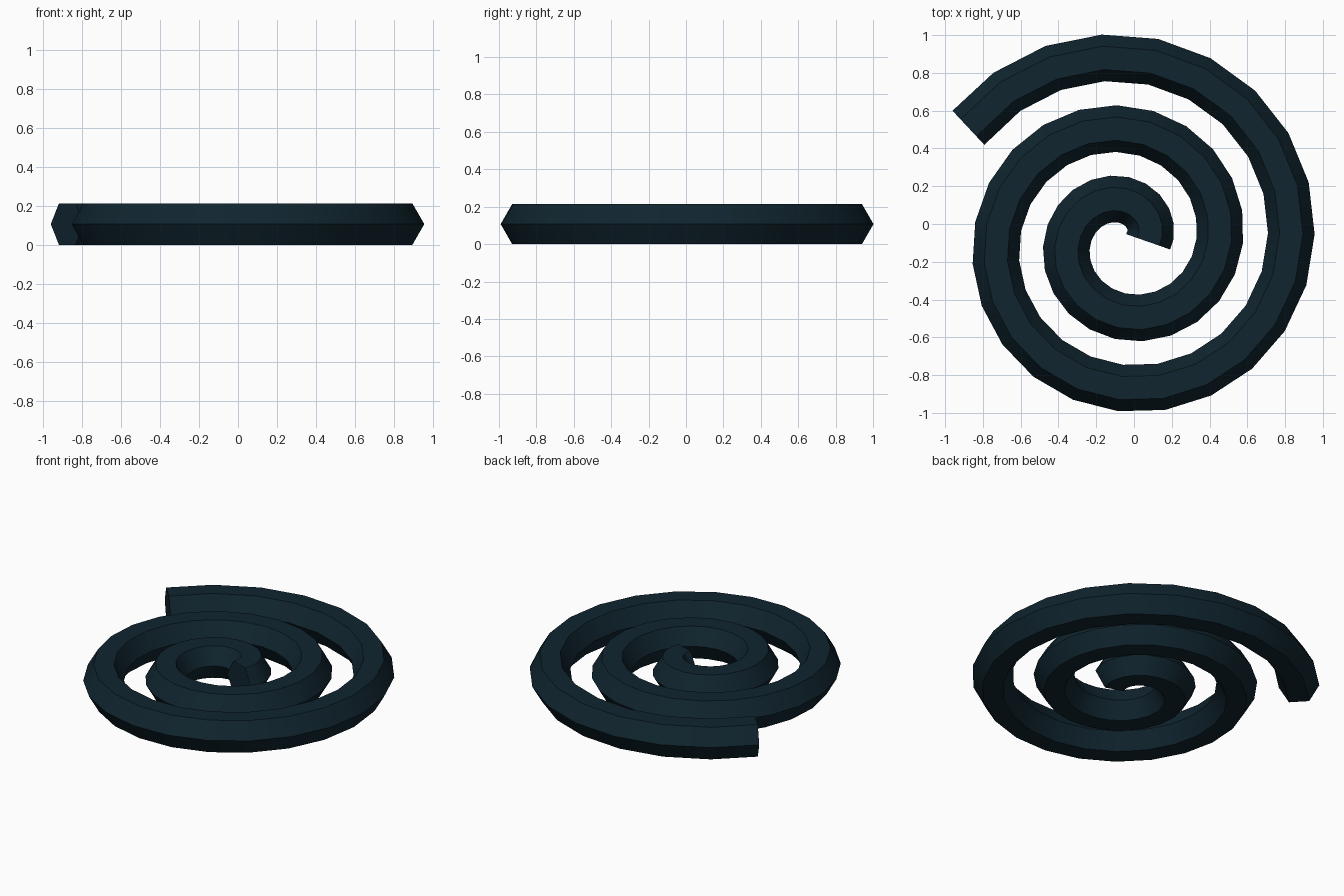
import bpy, bmesh
from math import sin, cos, radians
from mathutils import Vector

cube = bpy.data.objects.get("Cube")
if cube:
    bpy.data.objects.remove(cube, do_unlink=True)

SEGMENTS, SIDES = 55, 6
STEP, START = 15.75, -2.0          # degrees
TUBE = 0.1235
PITCH = 0.377                      # radius gained per turn
CENTRE = Vector((-0.044, -0.09, TUBE * cos(radians(30))))
UP = Vector((0, 0, 1))

# Dark blue material
mat = bpy.data.materials.new("dark_teal_blue")
mat.use_nodes = True
colour = (0.005, 0.018, 0.028, 1)
mat.diffuse_color = colour
mat.node_tree.nodes["Principled BSDF"].inputs["Base Color"].default_value = colour


def spiral_point(i):
    angle = START + STEP * i
    radius = 0.121 + PITCH * angle / 360
    return CENTRE + radius * Vector((cos(radians(angle)), sin(radians(angle)), 0))


# Hexagonal tube swept along a flat spiral
path = [spiral_point(i) for i in range(SEGMENTS + 1)]
bm = bmesh.new()
rings = []
for i, p in enumerate(path):
    before, after = path[max(i - 1, 0)], path[min(i + 1, SEGMENTS)]
    tangent = Vector((0, 0, 0))
    if i > 0:
        tangent += (p - before).normalized()
    if i < SEGMENTS:
        tangent += (after - p).normalized()
    side = tangent.normalized().cross(UP)
    rings.append([bm.verts.new(p + TUBE * (cos(radians(60 * k)) * side + sin(radians(60 * k)) * UP))
                  for k in range(SIDES)])
for a, b in zip(rings, rings[1:]):
    for k in range(SIDES):
        n = (k + 1) % SIDES
        bm.faces.new((a[k], a[n], b[n], b[k]))

# End caps
bm.faces.new(rings[0])
bm.faces.new(rings[-1])
bmesh.ops.recalc_face_normals(bm, faces=bm.faces)

mesh = bpy.data.meshes.new("spiral_coil")
bm.to_mesh(mesh)
bm.free()
mesh.materials.append(mat)
coil = bpy.data.objects.new("spiral_coil", mesh)
bpy.context.collection.objects.link(coil)

# Smooth along the sweep, crisp hexagon edges
bpy.ops.object.select_all(action="DESELECT")
coil.select_set(True)
bpy.context.view_layer.objects.active = coil
bpy.ops.object.shade_smooth_by_angle(angle=radians(30))
